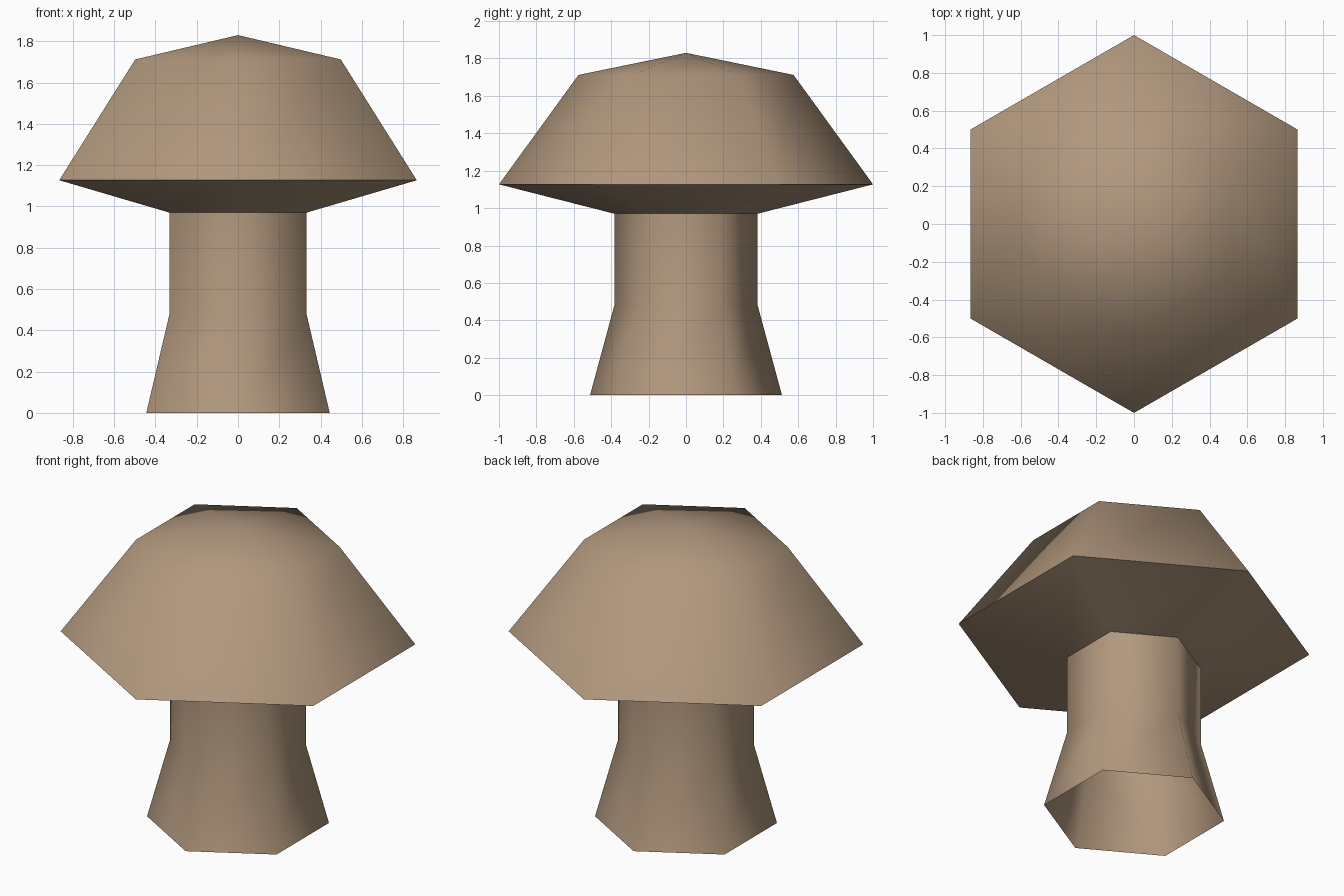
import bpy, bmesh, math

if "Cube" in bpy.data.objects:
    bpy.data.objects.remove(bpy.data.objects["Cube"])

SIDES = 6

tan = bpy.data.materials.new("mushroom tan")
tan.diffuse_color = (0.445, 0.315, 0.208, 1)
tan.use_nodes = True
tan.node_tree.nodes["Principled BSDF"].inputs["Base Color"].default_value = tan.diffuse_color


def lathe(name, profile):
    """Spin (radius, z) points, listed bottom-outside to top, into a smooth hexagonal shell."""
    bm = bmesh.new()
    rings = []
    for r, z in profile:
        if r == 0:
            rings.append([bm.verts.new((0, 0, z))] * SIDES)
            continue
        ring = []
        for i in range(SIDES):
            a = math.pi / 2 + i * math.tau / SIDES
            ring.append(bm.verts.new((r * math.cos(a), r * math.sin(a), z)))
        rings.append(ring)
    for low, high in zip(rings, rings[1:]):
        for i in range(SIDES):
            j = (i + 1) % SIDES
            corners = [low[i], low[j], high[j], high[i]]
            bm.faces.new(list(dict.fromkeys(corners))).smooth = True
    mesh = bpy.data.meshes.new(name)
    bm.to_mesh(mesh)
    bm.free()
    mesh.materials.append(tan)
    obj = bpy.data.objects.new(name, mesh)
    bpy.context.collection.objects.link(obj)
    return obj


# Hollow stem, open at the bottom
lathe("stem", [(0.513, 0), (0.383, 0.48), (0.383, 0.97)])
# Sloping underside of the cap
lathe("cap_underside", [(0.383, 0.97), (1.0, 1.127)])
# Domed cap, sharp at the rim
lathe("cap", [(1.0, 1.127), (0.575, 1.712), (0, 1.83)])
